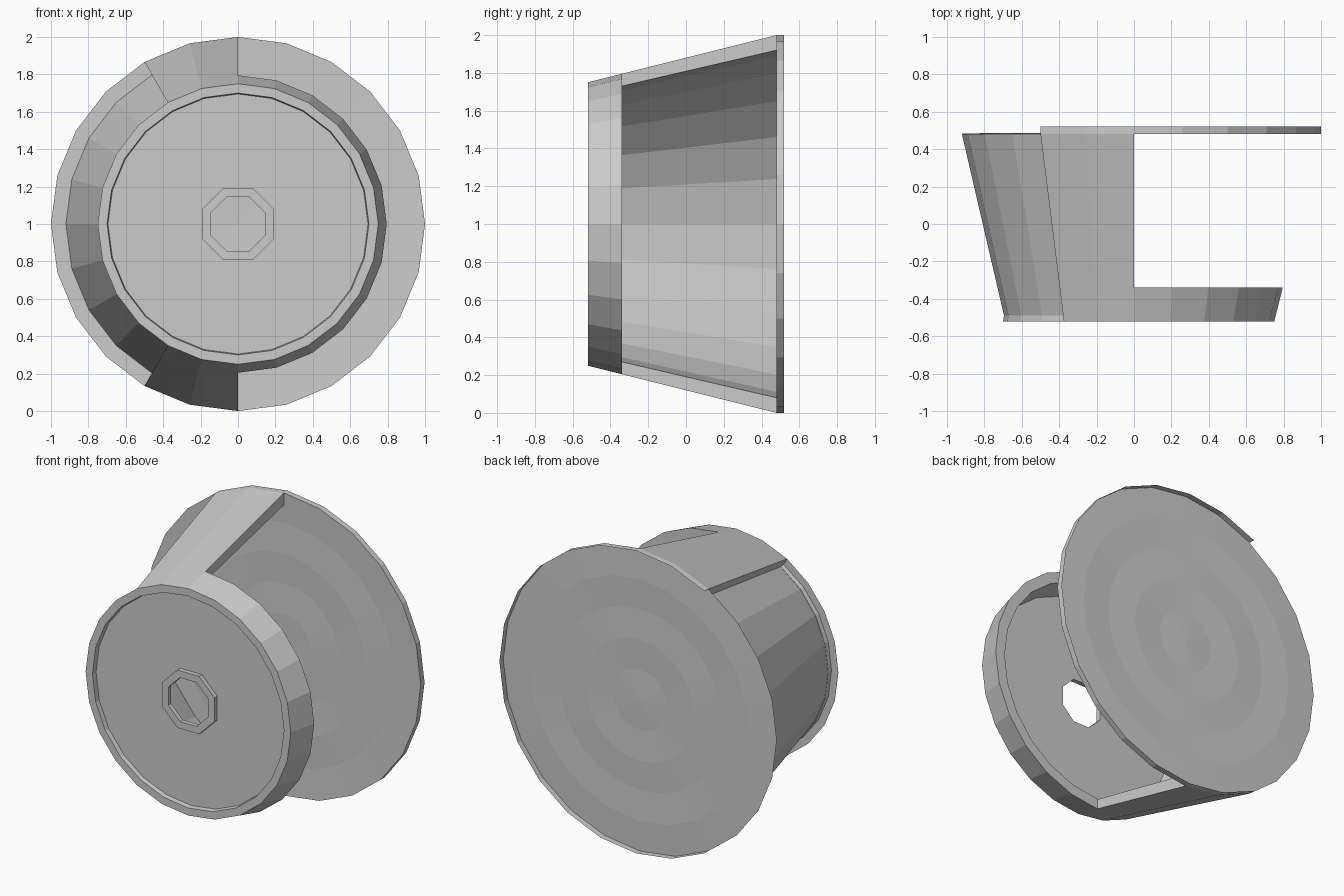
import bpy, bmesh
from math import sin, cos, radians

cube = bpy.data.objects.get("Cube")
if cube:
    bpy.data.objects.remove(cube, do_unlink=True)

grey = bpy.data.materials.new("plain_grey")
grey.use_nodes = True
colour = (0.6, 0.6, 0.6, 1)
grey.diffuse_color = colour
grey.node_tree.nodes["Principled BSDF"].inputs["Base Color"].default_value = colour

FRONT, DISC, BAND, BACK, RIM = -0.52, -0.49, -0.34, 0.48, 0.52


def finish(bm, name):
    bmesh.ops.remove_doubles(bm, verts=bm.verts, dist=1e-5)
    bmesh.ops.recalc_face_normals(bm, faces=bm.faces)
    mesh = bpy.data.meshes.new(name)
    bm.to_mesh(mesh)
    bm.free()
    mesh.materials.append(grey)
    obj = bpy.data.objects.new(name, mesh)
    bpy.context.collection.objects.link(obj)
    return obj


def point(r, y, degrees):
    a = radians(degrees)
    return (r * cos(a), y, 1 + r * sin(a))


def sweep(name, profile, start, end, step=15, solid=False):
    """Turn a (radius, y) profile about the y axis; solid closes it and caps the ends."""
    bm = bmesh.new()
    count = round((end - start) / step)
    rows = [[bm.verts.new(point(r, y, start + i * step)) for r, y in profile]
            for i in range(count + 1)]
    n = len(profile)
    for a, b in zip(rows, rows[1:]):
        for j in range(n if solid else n - 1):
            k = (j + 1) % n
            if profile[j][0] == 0:
                bm.faces.new((a[j], a[k], b[k]))
            else:
                bm.faces.new((a[j], a[k], b[k], b[j]))
    if solid:
        bm.faces.new(rows[0])
        bm.faces.new(rows[-1])
    return finish(bm, name)


# Thick wall panels beside the opening, top and bottom
wall = [(0.7, FRONT), (0.75, FRONT), (1, BACK), (0.92, BACK), (0.695, DISC)]
sweep("upper_wall_panel", wall, 90, 120, solid=True)
sweep("lower_wall_panel", wall, 240, 270, solid=True)

# Thin inner wall with the front lip
sweep("side_wall", [(0.75, FRONT), (0.7, FRONT), (0.695, DISC), (0.92, BACK)], 120, 240)

# Short band around the open side
sweep("front_band", [(0.7, FRONT), (0.75, FRONT), (0.795, BAND), (0.725, BAND), (0.695, DISC)],
      -90, 90, solid=True)

# Recessed front disc with an octagonal hole
bm = bmesh.new()
edges = []
for radius, sides, offset in ((0.697, 24, 0), (0.157, 8, 22.5)):
    ring = [bm.verts.new(point(radius, DISC, offset + i * 360 / sides)) for i in range(sides)]
    edges += [bm.edges.new((ring[i - 1], ring[i])) for i in range(sides)]
bmesh.ops.triangle_fill(bm, edges=edges, use_beauty=True, normal=(0, -1, 0))
finish(bm, "front_disc")

# Raised octagonal collar round the hole
sweep("hub_collar", [(0.207, DISC), (0.207, FRONT), (0.157, FRONT), (0.157, DISC)],
      22.5, 382.5, step=45)

# Faintly rippled back plate and its partial rim
ripple = [(i / 5, BACK + 0.006 * ((i + 1) % 2)) for i in range(6)]
sweep("back_plate", ripple, 0, 360)
sweep("back_rim", [(1, BACK), (1, RIM)], -120, 120)
